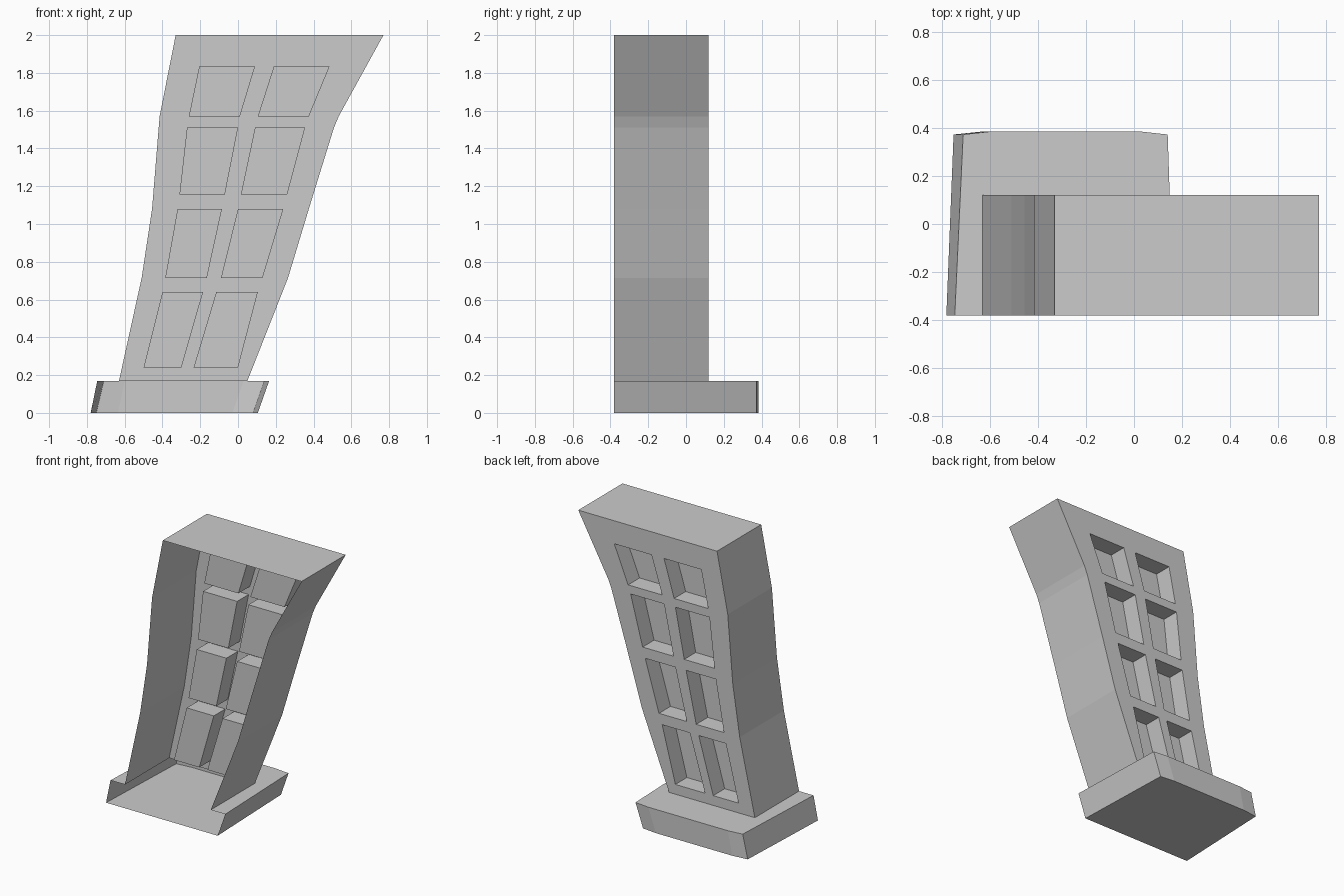
import bpy, bmesh

if "Cube" in bpy.data.objects:
    bpy.data.objects.remove(bpy.data.objects["Cube"])

FRONT, BACK, PANE = -0.38, 0.12, -0.01
LEDGE, TOP = 0.17, 2.0


def finish(bm, name):
    bmesh.ops.remove_doubles(bm, verts=bm.verts, dist=0.0005)
    bmesh.ops.recalc_face_normals(bm, faces=bm.faces)
    mesh = bpy.data.meshes.new(name)
    bm.to_mesh(mesh)
    bm.free()
    obj = bpy.data.objects.new(name, mesh)
    bpy.context.collection.objects.link(obj)
    return obj


def face(bm, pts):
    return bm.faces.new([bm.verts.new(p) for p in pts])


def lerp_profile(profile, z):
    for (x0, z0), (x1, z1) in zip(profile, profile[1:]):
        if z <= z1 + 1e-6:
            return x0 + (x1 - x0) * (z - z0) / (z1 - z0)
    return profile[-1][0]


# leaning side outlines as (x, z)
LEFT = [(-0.63, 0.17), (-0.51, 0.715), (-0.455, 1.08), (-0.415, 1.57), (-0.33, 2.0)]
RIGHT = [(0.05, 0.17), (0.265, 0.715), (0.375, 1.08), (0.508, 1.51), (0.533, 1.57), (0.77, 2.0)]

# window rows: height, then the x of the four upright window edges
LEVELS = [
    (0.24, (-0.50, -0.30, -0.235, 0.00)), (0.64, (-0.40, -0.185, -0.115, 0.105)),
    (0.715, (-0.385, -0.165, -0.09, 0.13)), (1.08, (-0.32, -0.085, 0.00, 0.24)),
    (1.155, (-0.31, -0.07, 0.015, 0.26)), (1.51, (-0.27, 0.00, 0.09, 0.355)),
    (1.57, (-0.26, 0.01, 0.105, 0.375)), (1.835, (-0.205, 0.09, 0.19, 0.485)),
]
levels = [(LEDGE, (-0.52, -0.33, -0.26, -0.02))] + LEVELS + [(TOP, (-0.17, 0.13, 0.24, 0.55))]
rows = [[(x, z) for x in (lerp_profile(LEFT, z), *xs, lerp_profile(RIGHT, z))] for z, xs in levels]

# tower: back wall with recessed windows, side walls and roof; front left open
bm = bmesh.new()
for i, (lo, hi) in enumerate(zip(rows, rows[1:])):
    for j in range(5):
        quad = [lo[j], lo[j + 1], hi[j + 1], hi[j]]
        if i % 2 == 1 and j in (1, 3):
            face(bm, [(x, PANE, z) for x, z in quad])
            for (ax, az), (bx, bz) in zip(quad, quad[1:] + quad[:1]):
                face(bm, [(ax, BACK, az), (bx, BACK, bz), (bx, PANE, bz), (ax, PANE, az)])
        else:
            face(bm, [(x, BACK, z) for x, z in quad])
    for k in (0, -1):
        (ax, az), (bx, bz) = lo[k], hi[k]
        face(bm, [(ax, FRONT, az), (ax, BACK, az), (bx, BACK, bz), (bx, FRONT, bz)])
roof = rows[-1]
face(bm, [(roof[0][0], FRONT, TOP), (roof[-1][0], FRONT, TOP)] + [(x, BACK, z) for x, z in reversed(roof)])
finish(bm, "tower_shell")

# base: slanted plinth with slightly chamfered back, open at the front
top = [(-0.745, FRONT), (-0.71, 0.372), (-0.60, 0.384), (0.03, 0.384), (0.14, 0.372), (0.165, FRONT)]
low = [(-0.78, FRONT), (-0.75, 0.372), (-0.635, 0.384), (-0.03, 0.384), (0.08, 0.372), (0.105, FRONT)]
bm = bmesh.new()
for i in range(5):
    a, b, c, d = low[i], low[i + 1], top[i + 1], top[i]
    face(bm, [(*a, 0), (*b, 0), (*c, LEDGE), (*d, LEDGE)])
face(bm, [(*p, 0) for p in low])
# ledge around the tower foot
xl, xr = LEFT[0][0], RIGHT[0][0]
face(bm, [(*p, LEDGE) for p in top + [(xr, FRONT), (xr, BACK), (xl, BACK), (xl, FRONT)]])
finish(bm, "base_plinth")
